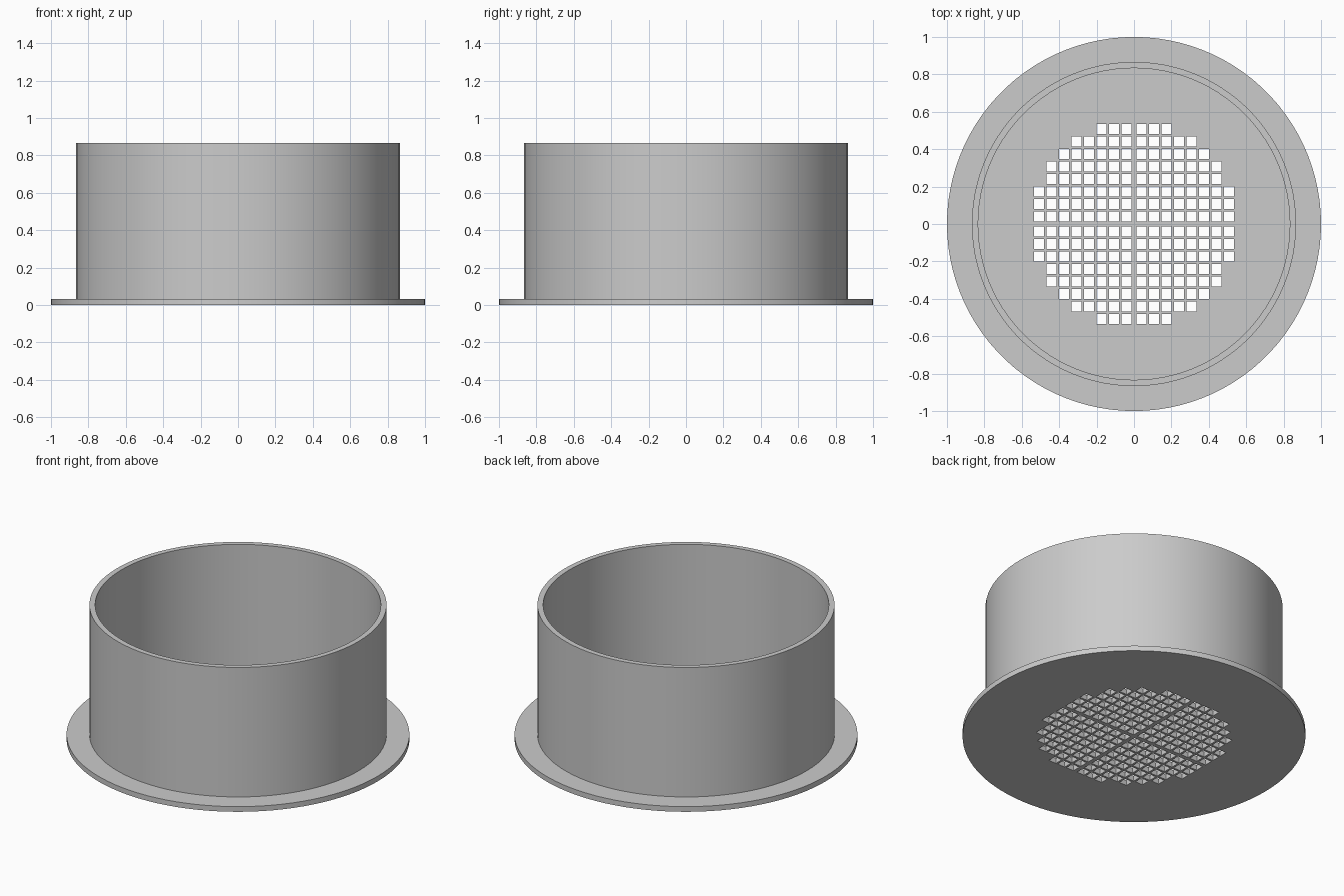
import bpy, bmesh, math
from mathutils import Matrix

if "Cube" in bpy.data.objects:
    bpy.data.objects.remove(bpy.data.objects["Cube"], do_unlink=True)

FLANGE_R, OUTER_R, INNER_R = 1.0, 0.8667, 0.8333
HEIGHT, FLOOR = 0.8667, 0.0333
PITCH, HOLE, FIRST, HOLE_LIMIT = 0.0667, 0.0533, 0.04, 0.55
SEGMENTS = 100

grey = bpy.data.materials.new("plain_grey")
grey.use_nodes = True
color = (0.6, 0.6, 0.6, 1)
grey.diffuse_color = color
grey.node_tree.nodes["Principled BSDF"].inputs["Base Color"].default_value = color


def add_object(name, bm):
    bmesh.ops.recalc_face_normals(bm, faces=bm.faces)
    mesh = bpy.data.meshes.new(name)
    bm.to_mesh(mesh)
    bm.free()
    mesh.materials.append(grey)
    obj = bpy.data.objects.new(name, mesh)
    bpy.context.collection.objects.link(obj)
    return obj


# Flanged cup: one lathed profile from bottom centre to floor centre
profile = [(0, 0), (FLANGE_R, 0), (FLANGE_R, FLOOR), (OUTER_R, FLOOR),
           (OUTER_R, HEIGHT), (INNER_R, HEIGHT), (INNER_R, FLOOR), (0, FLOOR)]
bm = bmesh.new()
verts = [bm.verts.new((r, 0, z)) for r, z in profile]
edges = [bm.edges.new(pair) for pair in zip(verts, verts[1:])]
bmesh.ops.spin(bm, geom=verts + edges, cent=(0, 0, 0), axis=(0, 0, 1),
               angle=math.tau, steps=SEGMENTS)
bmesh.ops.remove_doubles(bm, verts=bm.verts, dist=0.0005)
# Merge the flat centre fans into clean discs
hubs = [v for v in bm.verts if v.co.xy.length < 0.001]
bmesh.ops.dissolve_verts(bm, verts=hubs)
cup = add_object("flanged_cup", bm)

# Square drain holes in a round patch, split by wider central bars
bm = bmesh.new()
steps = [FIRST + PITCH * i for i in range(8)]
centres = [-s for s in reversed(steps)] + steps
for x in centres:
    for y in centres:
        if math.hypot(x, y) < HOLE_LIMIT:
            place = Matrix.Translation((x, y, FLOOR / 2))
            size = Matrix.Diagonal((HOLE, HOLE, FLOOR * 3, 1))
            bmesh.ops.create_cube(bm, size=1, matrix=place @ size)
cutter = add_object("hole_cutter", bm)
cutter.hide_render = True

# Cut the holes, then drop the cutter
cut = cup.modifiers.new("drain_holes", "BOOLEAN")
cut.operation = "DIFFERENCE"
cut.solver = "EXACT"
cut.object = cutter
bpy.ops.object.select_all(action="DESELECT")
bpy.context.view_layer.objects.active = cup
cup.select_set(True)
bpy.ops.object.modifier_apply(modifier=cut.name)
bpy.data.objects.remove(cutter, do_unlink=True)

# Round walls smooth, rims and holes crisp
bpy.ops.object.shade_smooth_by_angle(angle=math.radians(30))
